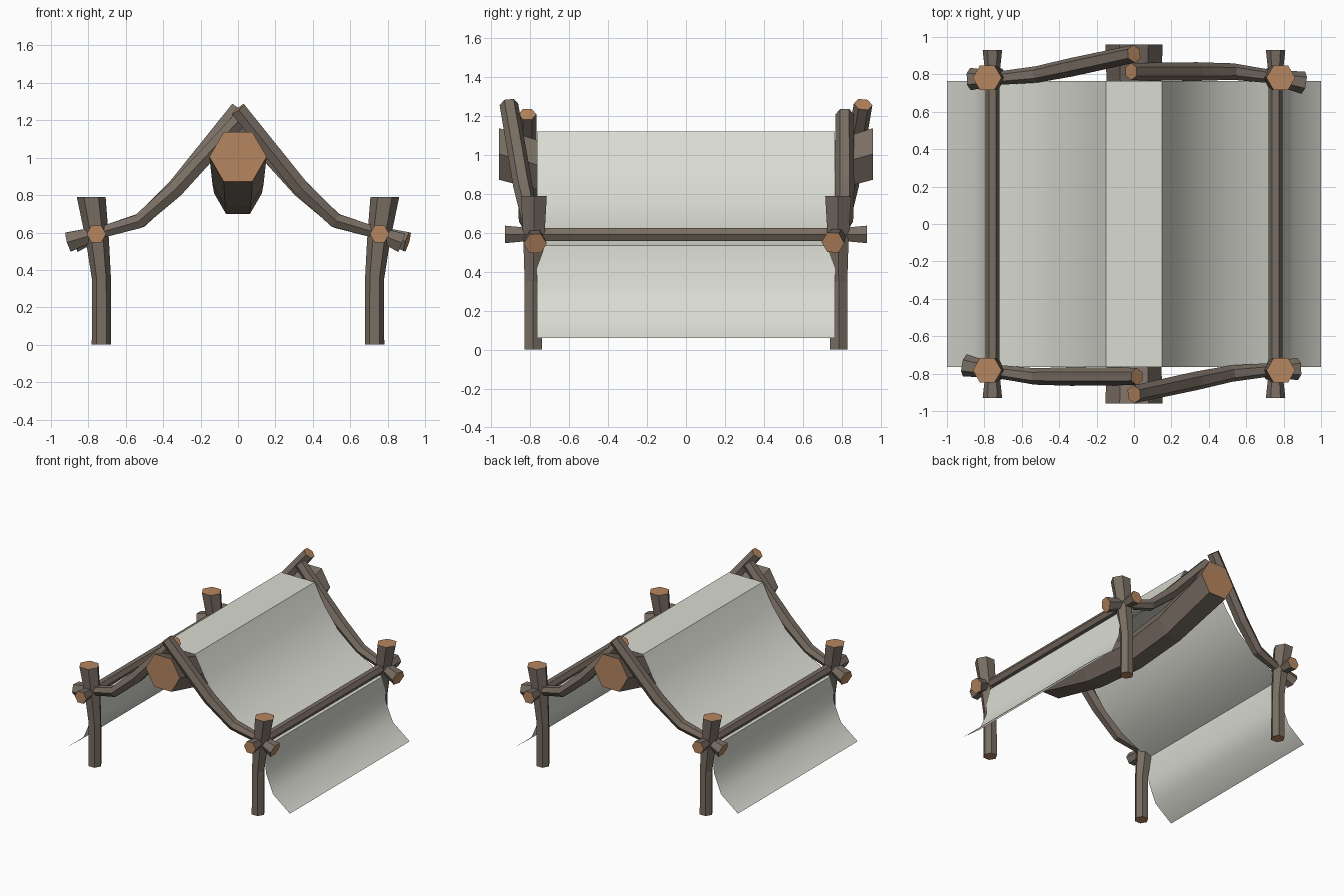
import bpy, math
from mathutils import Vector

if "Cube" in bpy.data.objects:
    bpy.data.objects.remove(bpy.data.objects["Cube"])


def material(name, rgb):
    m = bpy.data.materials.new(name)
    m.diffuse_color = (*rgb, 1)
    m.use_nodes = True
    m.node_tree.nodes["Principled BSDF"].inputs["Base Color"].default_value = m.diffuse_color
    return m


BARK = material("grey_brown_bark", (0.19, 0.155, 0.125))
CUT = material("cut_wood", (0.47, 0.24, 0.115))
CLOTH = material("pale_canvas", (0.70, 0.71, 0.64))


def make_object(name, verts, faces, mats):
    me = bpy.data.meshes.new(name)
    me.from_pydata(verts, [], faces)
    for m in mats:
        me.materials.append(m)
    ob = bpy.data.objects.new(name, me)
    bpy.context.collection.objects.link(ob)
    return ob


def log(name, path, corner, normal=None):
    """Six-sided log through (x, y, z, radius) points, with cut-wood ends.
    corner = direction of one hexagon corner; normal = fixed ring direction."""
    pts = [Vector(p[:3]) for p in path]
    n = len(pts)
    verts, faces = [], []
    for i, p in enumerate(pts):
        if normal:
            t = Vector(normal)
        else:
            before = (p - pts[max(i - 1, 0)]).normalized()
            after = (pts[min(i + 1, n - 1)] - p).normalized()
            t = (before + after).normalized()
        u = Vector(corner)
        u = (u - t * u.dot(t)).normalized()
        v = t.cross(u)
        for k in range(6):
            a = k * math.pi / 3
            verts.append(p + path[i][3] * (u * math.cos(a) + v * math.sin(a)))
    for i in range(n - 1):
        for k in range(6):
            a, b = i * 6 + k, i * 6 + (k + 1) % 6
            faces.append((a, b, b + 6, a + 6))
    faces.append(tuple(reversed(range(6))))
    faces.append(tuple(range(6 * n - 6, 6 * n)))
    ob = make_object(name, verts, faces, (BARK, CUT))
    for f in ob.data.polygons:
        f.material_index = 1 if len(f.vertices) == 6 else 0
    return ob


# Corner posts, flaring outward at the top
for sx in (-1, 1):
    for sy in (-1, 1):
        side = ("front" if sy < 0 else "back") + ("_left" if sx < 0 else "_right")
        log(side + "_post",
            [(sx * 0.73, sy * 0.785, 0.0, 0.052),
             (sx * 0.73, sy * 0.785, 0.35, 0.051),
             (sx * 0.752, sy * 0.782, 0.56, 0.062),
             (sx * 0.785, sy * 0.782, 0.79, 0.077)],
            (1, 0, 0), (0, 0, 1))

# Side rails, thicker at both ends
for sx in (-1, 1):
    log("left_rail" if sx < 0 else "right_rail",
        [(sx * 0.757, y, 0.592, r) for y, r in
         ((-0.93, 0.052), (-0.80, 0.038), (0.80, 0.038), (0.93, 0.052))],
        (1, 0, 0), (0, 1, 0))

# Sagging ridge beam
log("ridge_beam",
    [(0, y, z, r) for y, z, r in
     ((-0.96, 1.005, 0.153), (-0.45, 0.86, 0.137), (0, 0.81, 0.128),
      (0.45, 0.86, 0.137), (0.96, 1.005, 0.153))],
    (1, 0, 0), (0, 1, 0))

# Bent rafters: an outer and an inner one at each end, turned half a turn
OUTER = [(0.875, -0.775, 0.545, 0.06), (0.72, -0.78, 0.605, 0.036),
         (0.52, -0.80, 0.665, 0.044), (0.335, -0.838, 0.84, 0.05),
         (0.0, -0.91, 1.26, 0.048)]
INNER = [(-0.905, -0.755, 0.55, 0.06), (-0.72, -0.79, 0.605, 0.036),
         (-0.53, -0.815, 0.66, 0.044), (-0.335, -0.815, 0.83, 0.05),
         (0.015, -0.815, 1.21, 0.046)]
for s, end in ((1, "front"), (-1, "back")):
    for label, path in (("outer", OUTER), ("inner", INNER)):
        log(f"{end}_{label}_rafter",
            [(s * x, s * y, z, r) for x, y, z, r in path], (0, 1, 0))

# Canvas: thin sheet over the ridge, under the rails, flaring to the ground
HALF = [(0.15, 1.12), (0.24, 0.95), (0.36, 0.79), (0.52, 0.66), (0.70, 0.565),
        (0.775, 0.535), (0.785, 0.33), (0.85, 0.175), (1.0, 0.06)]
profile = [(-x, z) for x, z in reversed(HALF)] + HALF
verts = [(x, y, z) for x, z in profile for y in (-0.765, 0.765)]
faces = [(2 * i, 2 * i + 2, 2 * i + 3, 2 * i + 1) for i in range(len(profile) - 1)]
canvas = make_object("canvas_cover", verts, faces, (CLOTH,))
bpy.context.view_layer.objects.active = canvas
canvas.select_set(True)
bpy.ops.object.shade_smooth_by_angle(angle=math.radians(40))
